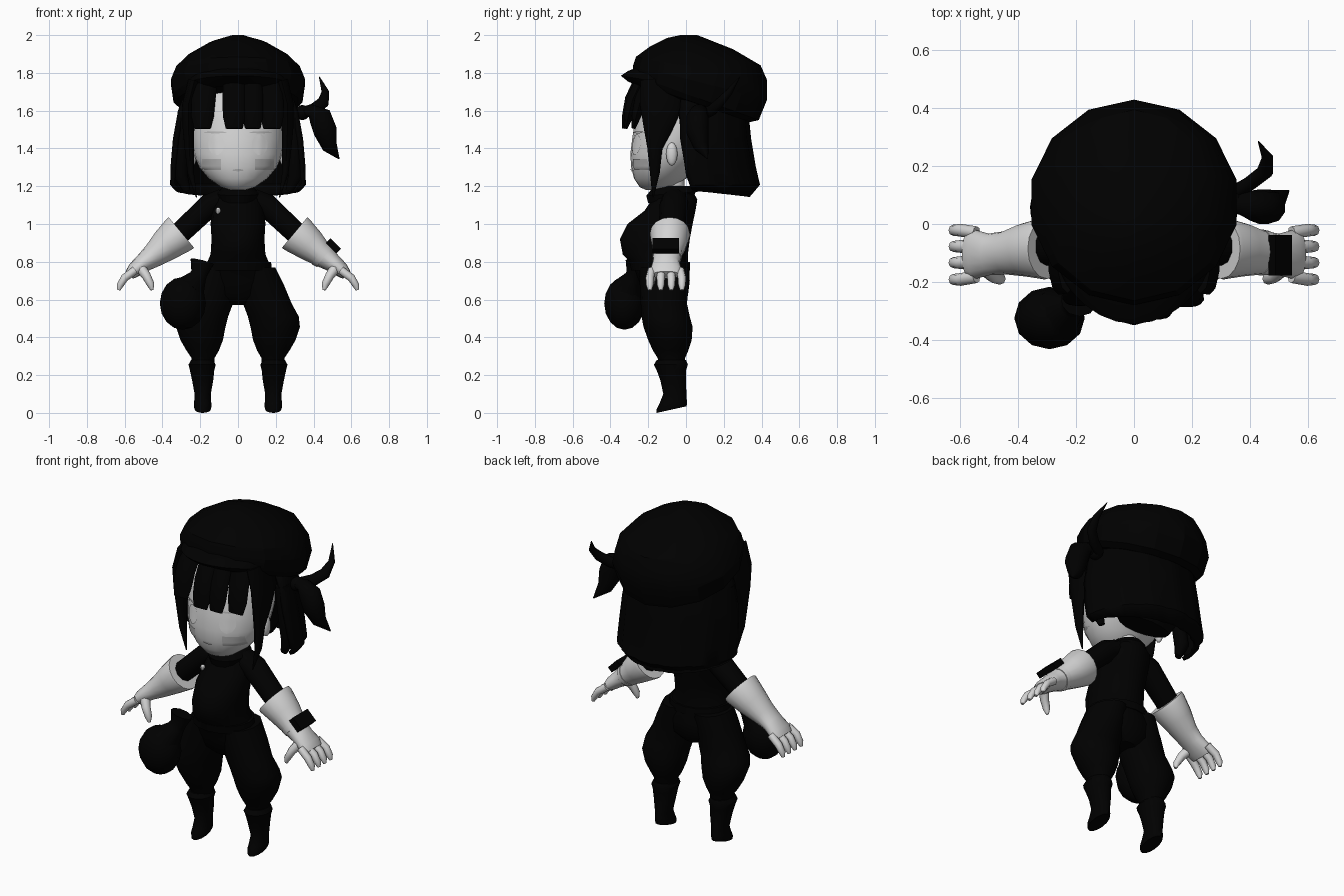
import bpy, bmesh, math
from mathutils import Vector, Euler
from mathutils.bvhtree import BVHTree

cube = bpy.data.objects.get("Cube")
if cube:
    bpy.data.objects.remove(cube)


def material(name, v):
    m = bpy.data.materials.new(name)
    m.use_nodes = True
    m.diffuse_color = (v, v, v, 1)
    bsdf = m.node_tree.nodes["Principled BSDF"]
    bsdf.inputs["Base Color"].default_value = (v, v, v, 1)
    bsdf.inputs["Roughness"].default_value = 0.8
    return m


BLACK = material("black", 0.0)
PALE = material("pale grey", 0.66)
BLUSH = material("blush grey", 0.45)


def finish(name, bm, mat, angle=40):
    bmesh.ops.recalc_face_normals(bm, faces=bm.faces)
    me = bpy.data.meshes.new(name)
    bm.to_mesh(me)
    bm.free()
    ob = bpy.data.objects.new(name, me)
    bpy.context.collection.objects.link(ob)
    me.materials.append(mat)
    bpy.ops.object.select_all(action="DESELECT")
    ob.select_set(True)
    bpy.context.view_layer.objects.active = ob
    bpy.ops.object.shade_smooth_by_angle(angle=math.radians(angle))
    return ob


def skin_rings(name, rings, mat, closed=True, angle=40):
    """Join rows of points into a surface, capped when the rows are closed."""
    bm = bmesh.new()
    rows = [[bm.verts.new(p) for p in r] for r in rings]
    n = len(rows[0])
    for a, b in zip(rows, rows[1:]):
        for i in range(n if closed else n - 1):
            j = (i + 1) % n
            bm.faces.new((a[i], a[j], b[j], b[i]))
    if closed:
        bm.faces.new(rows[0])
        bm.faces.new(rows[-1])
    return finish(name, bm, mat, angle)


def stack(name, rings, mat, n=14, angle=40):
    """Rings: centre x, half width, front y, back y, front z, rise to the back."""
    rows = []
    for cx, rx, yf, yb, z, dz in rings:
        row = []
        for i in range(n):
            t = 2 * math.pi * i / n
            c = math.cos(t)
            row.append((cx + rx * math.sin(t), (yf + yb) / 2 + c * (yb - yf) / 2,
                        z + dz * (1 + c) / 2))
        rows.append(row)
    return skin_rings(name, rows, mat, angle=angle)


def limb(name, pts, mat, side=(0, 1, 0), n=10, angle=50):
    """Sweep along points: x, y, z, half width along side, half thickness."""
    c = [Vector(p[:3]) for p in pts]
    rows = []
    for i, p in enumerate(pts):
        t = (c[min(i + 1, len(c) - 1)] - c[max(i - 1, 0)]).normalized()
        u = Vector(side)
        u = (u - t * u.dot(t)).normalized()
        v = t.cross(u)
        rows.append([c[i] + u * p[3] * math.cos(k * 2 * math.pi / n)
                     + v * p[4] * math.sin(k * 2 * math.pi / n) for k in range(n)])
    return skin_rings(name, rows, mat, angle=angle)


def flip(pts, s):
    return [(p[0] * s, *p[1:]) for p in pts]


def ball(name, loc, scale, mat, seg=12):
    bm = bmesh.new()
    bmesh.ops.create_uvsphere(bm, u_segments=seg, v_segments=8, radius=1)
    for v in bm.verts:
        v.co = Vector(loc) + v.co * Vector(scale)
    return finish(name, bm, mat)


# Head, neck and ears
head = stack("head", [
    (0, .04, -.21, -.12, 1.18, 0), (0, .09, -.245, -.07, 1.195, 0),
    (0, .155, -.275, 0, 1.24, 0), (0, .205, -.29, .05, 1.3, 0),
    (0, .235, -.295, .12, 1.37, 0), (0, .245, -.285, .16, 1.45, 0),
    (0, .25, -.27, .2, 1.55, 0), (0, .23, -.24, .18, 1.66, 0),
    (0, .15, -.15, .12, 1.74, 0)], PALE, 24)
stack("neck", [(0, .06, -.13, .0, 1.08, 0), (0, .055, -.13, -.01, 1.26, 0)], PALE)
for s, tag in ((1, "left"), (-1, "right")):
    ball(tag + "_ear", (s * .24, -.075, 1.37), (.022, .03, .062), PALE)

# Face details laid onto the head
tree = BVHTree.FromObject(head, bpy.context.evaluated_depsgraph_get())


def decal(name, x, z, w, h, mat, square=False):
    bm = bmesh.new()

    def put(px, pz):
        hit = tree.ray_cast(Vector((px, -2, pz)), Vector((0, 1, 0)))[0]
        return bm.verts.new((px, (hit.y if hit else -.2) - .006, pz))
    rows = []
    for j in range(9):
        b = j / 4 - 1
        k = 1 if square else max(.2, math.sqrt(1 - b * b))
        rows.append([put(x + w * k * (i / 3 - 1), z + h * b) for i in range(7)])
    for a, b in zip(rows, rows[1:]):
        for i in range(6):
            bm.faces.new((a[i], a[i + 1], b[i + 1], b[i]))
    finish(name, bm, mat)


for s, tag in ((1, "left"), (-1, "right")):
    decal(tag + "_eye", s * .115, 1.42, .042, .055, PALE)
    decal(tag + "_lash", s * .12, 1.485, .06, .005, BLUSH)
    decal(tag + "_blush", s * .14, 1.315, .05, .03, BLUSH, True)
decal("mouth", 0, 1.285, .03, .006, BLUSH)

# Back hair: an open shell with shallow grooves and a hem that rises to the front
rows = []
for z, rx, yb, start in ((1.72, .26, .26, -10), (1.6, .308, .32, -10), (1.45, .335, .335, -9),
                         (1.3, .348, .36, -4), (1.21, .352, .382, 0), (1.15, .325, .33, 3)):
    row = []
    for i in range(29):
        t = math.radians(start + (180 - 2 * start) * i / 28)
        g = .975 if i % 4 == 0 else 1
        hem = .035 * (1 - math.sin(t)) if z < 1.2 else 0
        row.append((rx * g * math.cos(t), .02 + (yb - .02) * g * math.sin(t), z + hem))
    rows.append(row)
shell = skin_rings("back_hair", rows, BLACK, closed=False)
mod = shell.modifiers.new("Thickness", "SOLIDIFY")
mod.thickness = .02
mod.offset = 0

# Scalp and fringe
stack("scalp_hair", [(0, .17, .01, .15, 1.25, 0), (0, .235, -.02, .2, 1.35, 0),
                     (0, .262, -.06, .23, 1.46, 0), (0, .27, -.13, .24, 1.58, 0),
                     (0, .25, -.2, .22, 1.7, 0), (0, .15, -.1, .15, 1.78, 0)], BLACK)
for i, (x, w) in enumerate(((-.188, .06), (-.02, .06), (.078, .055), (.18, .062))):
    d = x * x * 1.6
    limb("fringe_lock_%d" % (i + 1), [
        (x * .88, -.235 + d, 1.78, w, .035), (x * .97, -.292 + d, 1.66, w * 1.05, .034),
        (x, -.315 + d, 1.57, w, .026), (x, -.33 + d, 1.505, w * .75, .01)],
        BLACK, (1, 0, 0))

# Side locks framing the face
for s, tag in ((1, "left"), (-1, "right")):
    limb(tag + "_side_lock", flip([
        (.23, -.13, 1.76, .11, .035), (.262, -.13, 1.63, .115, .035),
        (.262, -.15, 1.5, .075, .032), (.258, -.165, 1.4, .04, .026),
        (.25, -.165, 1.27, .026, .018), (.22, -.175, 1.14, .003, .003)], s), BLACK)
    limb(tag + "_inner_lock", flip([
        (.285, .01, 1.6, .05, .035), (.3, .02, 1.4, .04, .04),
        (.305, .04, 1.26, .04, .04), (.27, .05, 1.175, .015, .02)], s), BLACK)

# Side tail: tie, hanging bundle and upward flick
ball("tail_tie", (.34, .08, 1.59), (.04, .045, .04), BLACK)
limb("tail_bundle", [
    (.33, .08, 1.59, .03, .03), (.385, .07, 1.6, .045, .035),
    (.435, .06, 1.565, .06, .065), (.463, .06, 1.49, .06, .065),
    (.485, .08, 1.41, .04, .042), (.535, .115, 1.345, .003, .003)], BLACK)
limb("tail_flick", [
    (.33, .1, 1.585, .025, .03), (.4, .14, 1.605, .025, .034),
    (.452, .18, 1.645, .024, .032), (.462, .23, 1.7, .018, .02),
    (.43, .285, 1.78, .002, .002)], BLACK)

# Cap with a short wedge visor
stack("cap", [
    (0, .25, -.2, .27, 1.70, -.13), (0, .325, -.265, .34, 1.75, -.21),
    (0, .35, -.28, .385, 1.79, -.24), (0, .363, -.28, .43, 1.84, -.18),
    (0, .335, -.265, .43, 1.885, -.125), (0, .265, -.19, .395, 1.94, -.1),
    (0, .155, -.1, .25, 1.985, -.06), (0, .03, -.03, .06, 2.0, 0)], BLACK, 14, 25)
rows = []
for f, z in ((-.2, 1.83), (.5, 1.81), (1, 1.785), (.5, 1.755), (-.2, 1.73)):
    row = []
    for i in range(13):
        t = math.radians(-65 + 130 * i / 12)
        r = f * .075 * math.cos(t)
        row.append(((.3 + r * .3) * math.sin(t), .015 - (.285 + r) * math.cos(t),
                    z - .07 * (1 - math.cos(t))))
    rows.append(row)
skin_rings("cap_visor", rows, BLACK, closed=False)

# Torso, collar and belt
stack("torso", [
    (0, .075, -.15, .02, 1.2, 0), (0, .13, -.18, .06, 1.13, 0),
    (0, .14, -.22, .05, 1.07, 0), (0, .145, -.31, .035, 1.0, 0),
    (0, .14, -.35, .02, .92, 0), (0, .145, -.335, .01, .84, 0),
    (0, .17, -.28, .01, .78, 0), (0, .2, -.25, .02, .7, 0),
    (0, .18, -.22, .01, .62, 0), (0, .07, -.17, -.03, .57, 0)], BLACK, 16)
stack("collar", [(0, .1, -.2, .04, 1.11, .02), (0, .115, -.21, .05, 1.15, .02),
                 (0, .08, -.17, .03, 1.2, 0)], BLACK)
stack("belt", [(0, .18, -.29, .02, .755, 0), (0, .175, -.3, .02, .8, 0)], BLACK, 16)
ball("strap_buckle", (-.105, -.185, 1.07), (.014, .014, .018), PALE, 8)

for s, tag in ((1, "left"), (-1, "right")):
    # Sleeve, glove and fingers
    limb(tag + "_sleeve", flip([(.08, -.06, 1.13, .07, .06), (.15, -.065, 1.1, .075, .065),
                                (.33, -.08, .93, .065, .06)], s), BLACK)
    limb(tag + "_glove", flip([
        (.3, -.085, .955, .104, .105), (.312, -.085, .945, .107, .105),
        (.38, -.09, .89, .092, .088), (.445, -.1, .835, .075, .066),
        (.5, -.105, .795, .072, .05), (.55, -.105, .755, .085, .04),
        (.575, -.105, .73, .075, .028)], s), PALE, n=16)
    for i, y in enumerate((-.182, -.13, -.08, -.03)):
        e = y * 1.12 + .012
        limb("%s_finger_%d" % (tag, i + 1), flip([
            (.545, y, .755, .022, .022), (.6, e, .715, .022, .021),
            (.625, e, .675, .019, .018), (.632, e, .65, .01, .009)], s), PALE, n=8)
    limb(tag + "_thumb", flip([
        (.52, -.145, .775, .03, .03), (.485, -.18, .725, .025, .024),
        (.462, -.19, .68, .02, .02), (.455, -.192, .65, .008, .008)], s), PALE, n=8)

    # Baggy trouser leg
    stack(tag + "_trouser_leg", flip([
        (.1, .1, -.25, .02, .77, 0), (.125, .12, -.245, .015, .68, 0),
        (.155, .132, -.24, .005, .58, 0), (.187, .138, -.235, .02, .51, 0),
        (.197, .134, -.225, .035, .455, 0), (.192, .115, -.2, .03, .385, 0),
        (.187, .088, -.175, .012, .33, 0), (.185, .062, -.15, -.005, .29, 0),
        (.185, .06, -.14, -.01, .25, 0)], s), BLACK)

    # Boot with a turned cuff and raised heel
    stack(tag + "_boot", flip([
        (.19, .06, -.155, 0, .28, 0), (.19, .074, -.17, .01, .255, 0),
        (.19, .066, -.155, 0, .225, 0), (.187, .057, -.135, 0, .17, 0),
        (.187, .044, -.12, .002, .1, 0), (.187, .046, -.14, .004, .05, .02),
        (.187, .048, -.155, .005, .02, .03), (.187, .042, -.155, .003, 0, .035)], s), BLACK)

# Wrist device on the left glove
bm = bmesh.new()
bmesh.ops.create_cube(bm, size=1)
turn = Euler((0, math.radians(45), 0)).to_matrix()
for v in bm.verts:
    v.co = Vector((.505, -.108, .884)) + turn @ (v.co * Vector((.08, .14, .035)))
finish("wrist_device", bm, BLACK, 20)
limb("wrist_strap", [(.437, -.098, .842, .08, .072), (.46, -.1, .823, .077, .066)], PALE, n=16)

# Drawstring pouch at the right hip
ball("pouch", (-.292, -.325, .58), (.122, .108, .14), BLACK)
limb("pouch_neck", [
    (-.26, -.31, .65, .09, .09), (-.215, -.285, .715, .045, .05),
    (-.205, -.275, .74, .04, .045), (-.19, -.265, .8, .055, .065)], BLACK)
